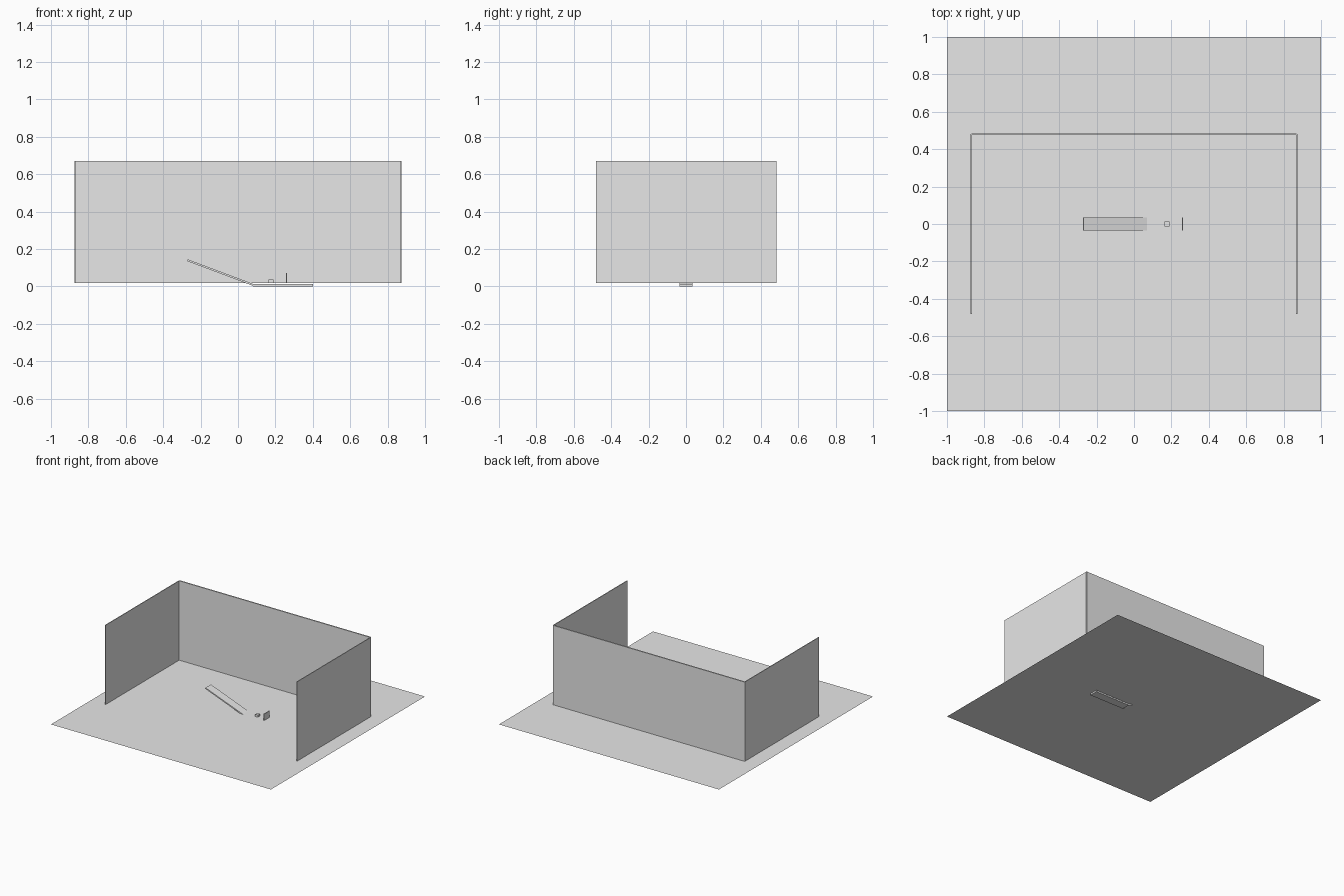
import bpy
import math
from mathutils import Vector

if "Cube" in bpy.data.objects:
    bpy.data.objects.remove(bpy.data.objects["Cube"])

grey = bpy.data.materials.new("plain_grey")
grey.diffuse_color = (0.8, 0.8, 0.8, 1)
grey.use_nodes = True
grey.node_tree.nodes["Principled BSDF"].inputs["Base Color"].default_value = grey.diffuse_color

FLOOR = 0.018   # height of the ground sheet
WALL_TOP = 0.67


def box(name, center, size, tilt=0.0):
    """Box of the given size, tilted about the y axis."""
    bpy.ops.mesh.primitive_cube_add(size=1)
    ob = bpy.context.object
    ob.name = name
    for v in ob.data.vertices:
        v.co *= Vector(size)
    ob.location = center
    ob.rotation_euler.y = tilt
    ob.data.materials.append(grey)
    return ob


# Ground sheet
bpy.ops.mesh.primitive_plane_add(size=2, location=(0, 0, FLOOR))
floor = bpy.context.object
floor.name = "floor"
floor.data.materials.append(grey)

# Three thin walls, open at the front
wall_z = (FLOOR + WALL_TOP) / 2
wall_h = WALL_TOP - FLOOR
box("back_wall", (0, 0.48, wall_z), (1.74, 0.01, wall_h))
for side, x in (("left", -0.87), ("right", 0.87)):
    box(side + "_wall", (x, 0, wall_z), (0.006, 0.96, wall_h))

# Sloping ramp whose foot dips through the floor
high, low = Vector((-0.272, 0, 0.141)), Vector((0.082, 0, 0.008))
run = low - high
box("ramp", (high + low) / 2, (run.length, 0.07, 0.01),
    math.atan2(-run.z, run.x))

# Flat track just under the floor
box("track", (0.24, 0, 0.006), (0.32, 0.07, 0.012))

# Small block and upright stop plate beyond the ramp
box("block", (0.177, 0, FLOOR + 0.009), (0.026, 0.026, 0.018))
box("stop_plate", (0.259, 0, FLOOR + 0.027), (0.006, 0.07, 0.054))
